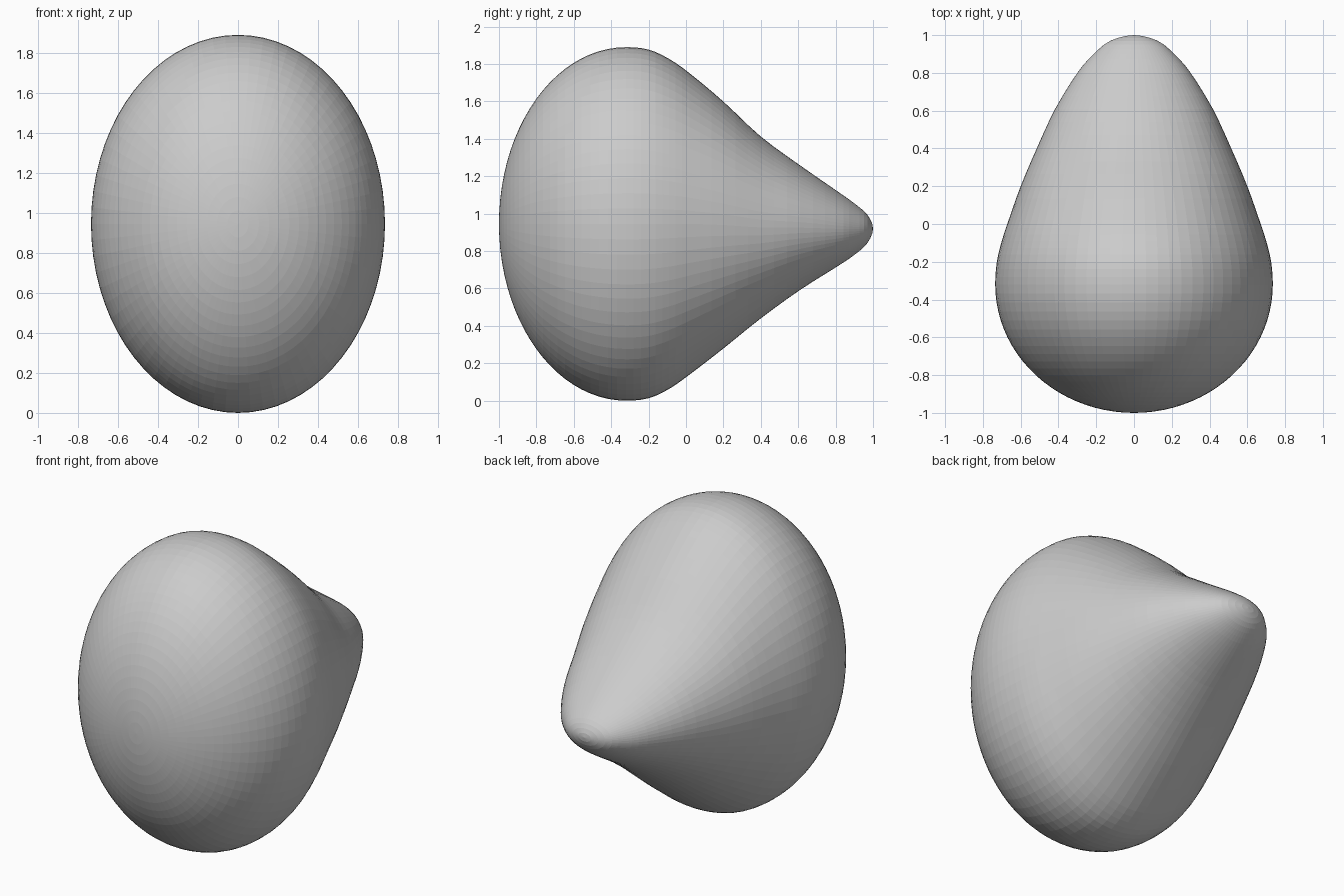
import bpy, bmesh, math

if "Cube" in bpy.data.objects:
    bpy.data.objects.remove(bpy.data.objects["Cube"])

SEG = 72
CY, CZ = -0.32, 0.945          # centre of the rounded body
RX, RY, RZ = 0.735, 0.68, 0.945

# Nose stations: y, half width, half height, centre height
nose = [
    (-0.32, 0.735, 0.945, 0.945), (-0.20, 0.726, 0.932, 0.945),
    (-0.09, 0.70, 0.882, 0.945), (0.02, 0.664, 0.805, 0.945),
    (0.20, 0.60, 0.66, 0.939), (0.40, 0.515, 0.486, 0.926),
    (0.61, 0.417, 0.333, 0.925), (0.80, 0.30, 0.207, 0.919),
    (0.90, 0.213, 0.138, 0.917), (0.97, 0.125, 0.075, 0.918),
    (1.00, 0.0, 0.0, 0.92),
]


def spline(p0, p1, p2, p3, t):
    return tuple(0.5 * (2 * b + (c - a) * t + (2 * a - 5 * b + 4 * c - d) * t * t
                        + (3 * b - a - 3 * c + d) * t ** 3)
                 for a, b, c, d in zip(p0, p1, p2, p3))


# Rounded front half follows an ellipse
stations = []
for i in range(1, 22):
    a = math.pi / 2 * i / 22
    stations.append((CY - RY * math.cos(a), RX * math.sin(a), RZ * math.sin(a), CZ))

# Drawn-out back half, interpolated and mirrored at both ends for clean tangents
before = (-0.44, 0.723, 0.93, 0.945)
after = (0.97, -0.125, -0.075, 0.918)
pts = [before] + nose + [after]
for k in range(len(nose) - 1):
    for s in range(3):
        stations.append(spline(*pts[k:k + 4], s / 3))

# Loft the elliptical rings and close both poles
bm = bmesh.new()
rings = []
for y, w, h, c in stations:
    rings.append([bm.verts.new((w * math.cos(2 * math.pi * j / SEG), y,
                                c + h * math.sin(2 * math.pi * j / SEG)))
                  for j in range(SEG)])
for r0, r1 in zip(rings, rings[1:]):
    for j in range(SEG):
        n = (j + 1) % SEG
        bm.faces.new((r0[j], r0[n], r1[n], r1[j]))
front = bm.verts.new((0, CY - RY, CZ))
tip = bm.verts.new((0, 1.0, 0.92))
for j in range(SEG):
    n = (j + 1) % SEG
    bm.faces.new((front, rings[0][n], rings[0][j]))
    bm.faces.new((tip, rings[-1][j], rings[-1][n]))
bmesh.ops.recalc_face_normals(bm, faces=bm.faces)

mesh = bpy.data.meshes.new("pointed_egg_body")
bm.to_mesh(mesh)
bm.free()
bpy.context.collection.objects.link(bpy.data.objects.new("pointed_egg_body", mesh))
